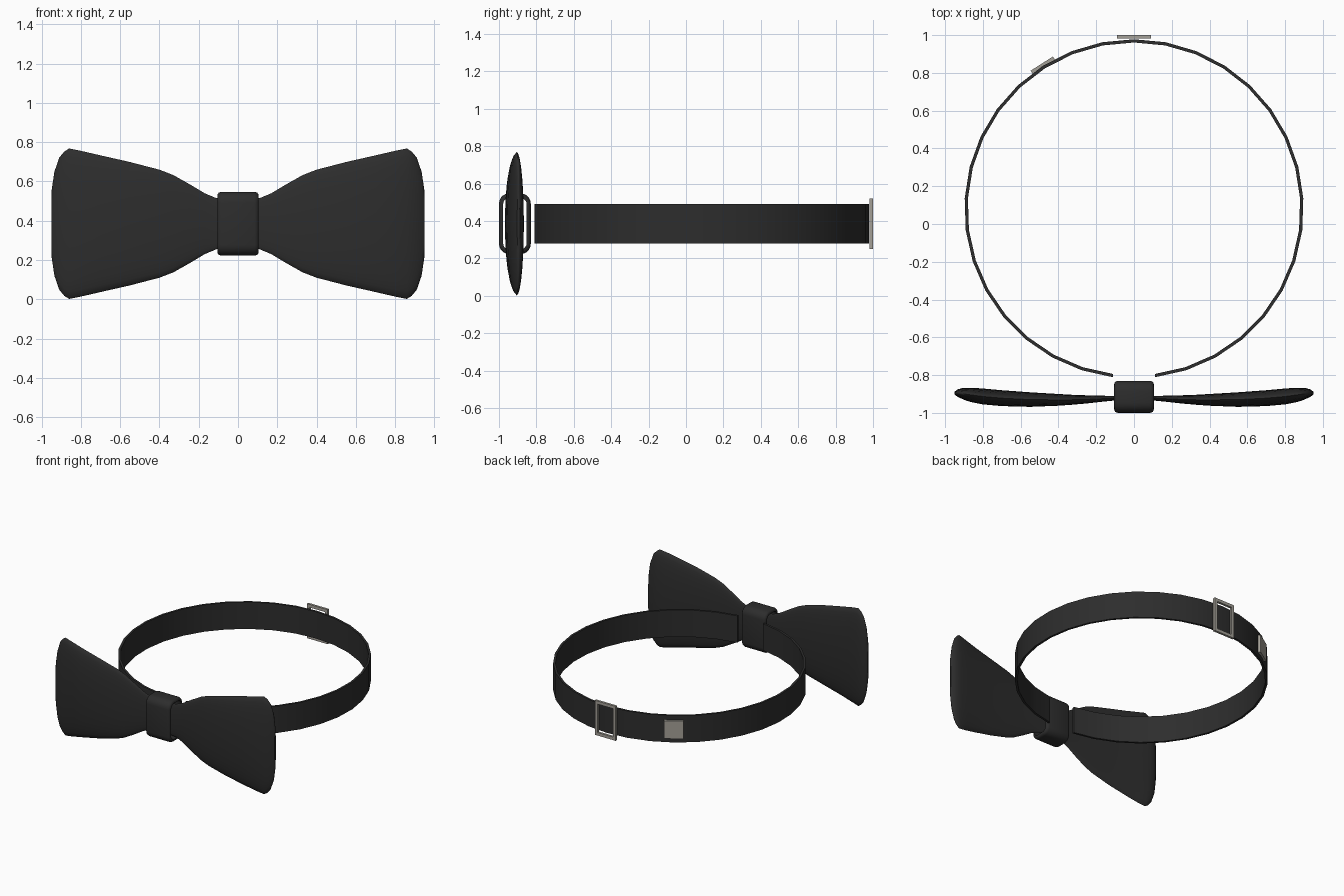
import bpy
import math

if "Cube" in bpy.data.objects:
    bpy.data.objects.remove(bpy.data.objects["Cube"])

ZC = 0.385  # shared mid height of bow, knot and band


def material(name, rgb):
    m = bpy.data.materials.new(name)
    m.diffuse_color = (*rgb, 1)
    m.use_nodes = True
    m.node_tree.nodes["Principled BSDF"].inputs["Base Color"].default_value = m.diffuse_color
    return m


BLACK = material("black fabric", (0.026, 0.026, 0.026))
METAL = material("brushed metal", (0.37, 0.35, 0.31))


def add_part(name, verts, faces, mat, angle=40):
    me = bpy.data.meshes.new(name)
    me.from_pydata(verts, [], faces)
    me.materials.append(mat)
    ob = bpy.data.objects.new(name, me)
    bpy.context.collection.objects.link(ob)
    bpy.ops.object.select_all(action='DESELECT')
    ob.select_set(True)
    bpy.context.view_layer.objects.active = ob
    bpy.ops.object.mode_set(mode='EDIT')
    bpy.ops.mesh.select_all(action='SELECT')
    bpy.ops.mesh.normals_make_consistent(inside=False)
    bpy.ops.object.mode_set(mode='OBJECT')
    bpy.ops.object.shade_smooth_by_angle(angle=math.radians(angle))
    return ob


def loft(name, rings, mat, closed=False, angle=40):
    """Skin equal-length rings; cap the ends or join last ring to first."""
    n, k = len(rings[0]), len(rings)
    verts = [p for ring in rings for p in ring]
    faces = []
    for i in range(k if closed else k - 1):
        a, b = i * n, (i + 1) % k * n
        faces += [(a + j, a + (j + 1) % n, b + (j + 1) % n, b + j) for j in range(n)]
    if not closed:
        faces += [tuple(range(n)), tuple(range((k - 1) * n, k * n))]
    return add_part(name, verts, faces, mat, angle)


# Bow: elliptical sections (x, half height, front y, back y), mirrored in x
wing = [(0.05, 0.125, -0.933, -0.910), (0.11, 0.13, -0.935, -0.910),
        (0.17, 0.155, -0.941, -0.909), (0.25, 0.203, -0.950, -0.907),
        (0.33, 0.248, -0.957, -0.904), (0.40, 0.275, -0.962, -0.900),
        (0.55, 0.314, -0.968, -0.891), (0.70, 0.348, -0.964, -0.880),
        (0.80, 0.371, -0.955, -0.871), (0.86, 0.383, -0.943, -0.867),
        (0.885, 0.367, -0.936, -0.867), (0.91, 0.337, -0.926, -0.869),
        (0.935, 0.265, -0.914, -0.876), (0.95, 0.165, -0.903, -0.888)]
sections = [(-x, h, f, b) for x, h, f, b in reversed(wing)] + wing
rings = []
for x, h, f, b in sections:
    ring = []
    for j in range(28):
        t = 2 * math.pi * j / 28
        ring.append((x, (f + b) / 2 + (b - f) / 2 * math.cos(t), ZC + h * math.sin(t)))
    rings.append(ring)
loft("bow", rings, BLACK, angle=50)


# Knot: hollow rounded loop wrapped around the middle
def rounded_loop(x, inset):
    hy, hz, r = 0.085 - inset, 0.1625 - inset, 0.055 - inset * 0.8
    pts = []
    for q, (sy, sz) in enumerate([(1, 1), (-1, 1), (-1, -1), (1, -1)]):
        for k in range(6):
            t = math.radians(90 * q + 18 * k)
            pts.append((x, -0.915 + sy * (hy - r) + r * math.cos(t),
                        ZC + sz * (hz - r) + r * math.sin(t)))
    return pts


knot_profile = [(-0.105, 0.022), (-0.104, 0.012), (-0.098, 0.004), (-0.085, 0),
                (0.085, 0), (0.098, 0.004), (0.104, 0.012), (0.105, 0.022)]
loft("knot", [rounded_loop(x, i) for x, i in knot_profile], BLACK, closed=True, angle=50)

# Neck band: open ring of 32 straight segments
rings = []
for i in range(-16, 17):
    t = math.radians(10.8 * i)
    rings.append([(r * math.sin(t), 0.08 + r * math.cos(t), z)
                  for r, z in ((0.881, 0.28), (0.898, 0.28), (0.898, 0.49), (0.881, 0.49))])
loft("neck_band", rings, BLACK, angle=30)


# Rectangular metal slider frame at the back
def frame_ring(hx, hz, y):
    return [(sx * hx, y, ZC + sz * hz) for sx, sz in ((1, 1), (-1, 1), (-1, -1), (1, -1))]


loft("slider_frame", [frame_ring(0.09, 0.135, 0.982), frame_ring(0.09, 0.135, 1.0),
                      frame_ring(0.066, 0.111, 1.0), frame_ring(0.066, 0.111, 0.982)],
     METAL, closed=True, angle=30)

# Square metal clasp plate lying along the band
t = math.radians(-32.4)
rings = []
for r in (0.892, 0.911):
    rings.append([(r * math.sin(t) + s * math.cos(t), 0.08 + r * math.cos(t) - s * math.sin(t), ZC + z)
                  for s, z in ((-0.07, -0.07), (0.07, -0.07), (0.07, 0.07), (-0.07, 0.07))])
loft("clasp_plate", rings, METAL, angle=30)
